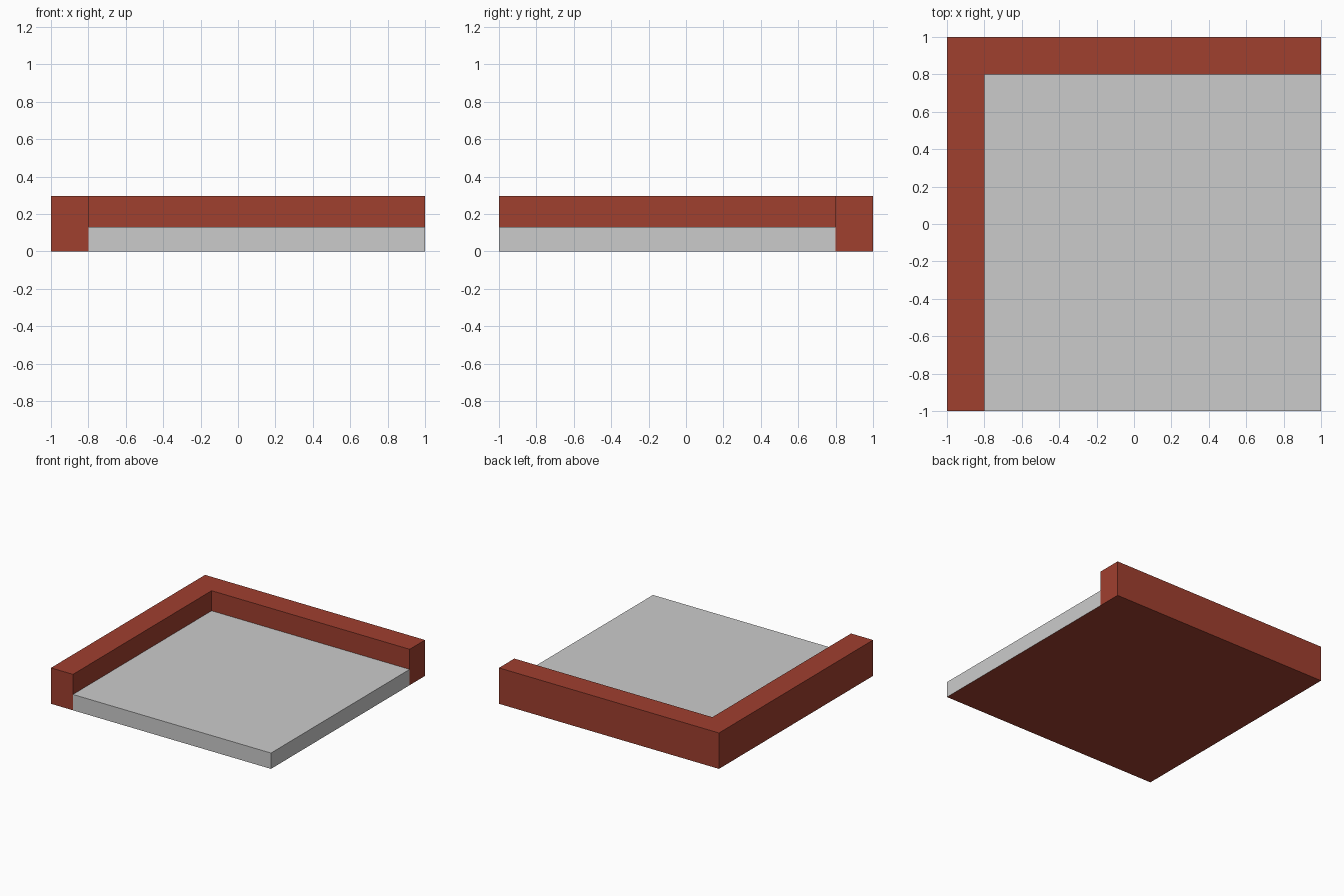
import bpy
import bmesh

if "Cube" in bpy.data.objects:
    bpy.data.objects.remove(bpy.data.objects["Cube"])

WALL_H = 0.295   # top of the corner wall
FLOOR_H = 0.13   # top of the floor slab
INNER = 0.8      # inner line of the wall

red = bpy.data.materials.new("brick_red")
red.diffuse_color = (0.35, 0.05, 0.028, 1)
red.use_nodes = True
red.node_tree.nodes["Principled BSDF"].inputs["Base Color"].default_value = red.diffuse_color


def prism(name, outline, height, material=None, bottom=True):
    """Extrude a counter-clockwise outline upward from z = 0."""
    bm = bmesh.new()
    base = bm.faces.new([bm.verts.new((x, y, 0)) for x, y in outline])
    if height:
        top = bmesh.ops.extrude_face_region(bm, geom=[base], use_keep_orig=True)["geom"]
        bmesh.ops.translate(bm, vec=(0, 0, height),
                            verts=[g for g in top if isinstance(g, bmesh.types.BMVert)])
        bmesh.ops.recalc_face_normals(bm, faces=bm.faces)
        if not bottom:
            low = [f for f in bm.faces if all(v.co.z < 1e-6 for v in f.verts)]
            bmesh.ops.delete(bm, geom=low, context='FACES_ONLY')
    else:
        base.normal_flip()
    mesh = bpy.data.meshes.new(name)
    bm.to_mesh(mesh)
    bm.free()
    if material:
        mesh.materials.append(material)
    obj = bpy.data.objects.new(name, mesh)
    bpy.context.collection.objects.link(obj)
    return obj


# L-shaped wall along the left and back edges
prism("corner_wall", [(-1, -1), (-INNER, -1), (-INNER, INNER),
                      (1, INNER), (1, 1), (-1, 1)], WALL_H, red)

# Floor slab, open below, closed by a red underside panel
slab = [(-INNER, -1), (1, -1), (1, INNER), (-INNER, INNER)]
prism("floor_slab", slab, FLOOR_H, bottom=False)
prism("floor_underside", slab, 0, red)
